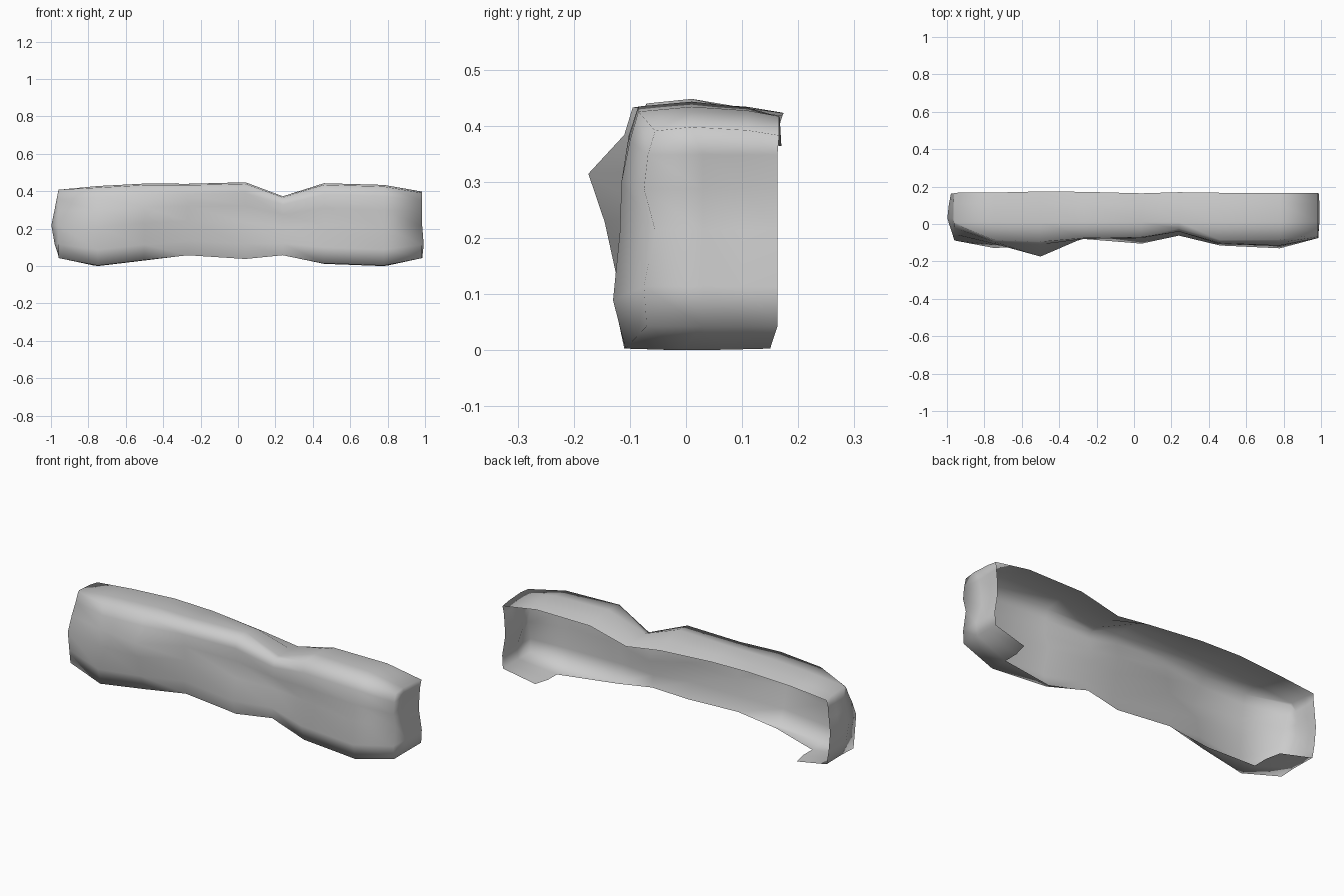
import bpy, bmesh

if "Cube" in bpy.data.objects:
    bpy.data.objects.remove(bpy.data.objects["Cube"])

# Columns along the ledge: x, top z, bottom z, back edge z, then front y from shoulder to foot
COLUMNS = [
    (-0.96, 0.410, 0.045, 0.393, (0.000, -0.020, -0.055, -0.088, -0.075, -0.065)),
    (-0.75, 0.430, 0.005, 0.413, (-0.085, -0.095, -0.105, -0.110, -0.128, -0.110)),
    (-0.50, 0.443, 0.035, 0.425, (-0.095, -0.110, -0.174, -0.145, -0.120, -0.090)),
    (-0.27, 0.442, 0.060, 0.420, (-0.075, -0.080, -0.075, -0.062, -0.080, -0.060)),
    (0.04, 0.450, 0.040, 0.395, (-0.070, -0.075, -0.068, -0.080, -0.105, -0.075)),
    (0.24, 0.375, 0.060, 0.366, (-0.025, -0.040, -0.040, -0.030, -0.062, -0.050)),
    (0.46, 0.445, 0.017, 0.418, (-0.085, -0.102, -0.108, -0.080, -0.115, -0.090)),
    (0.78, 0.436, 0.005, 0.419, (-0.085, -0.100, -0.115, -0.118, -0.130, -0.108)),
    (0.985, 0.400, 0.045, 0.385, (-0.055, -0.068, -0.075, -0.055, -0.075, -0.070)),
]
LEVELS = (0.98, 0.86, 0.69, 0.48, 0.20, 0.0)   # height fractions of the front rows
LIP = (0, 0.10, 0.03, 0, 0, 0, 0.02, 0.10, 0)   # how far the foot turns under
BACK = (0.167, 0.168, 0.174, 0.172, 0.164, 0.17, 0.167, 0.166, 0.166)


def grid(bm, rows):
    """Quad sheet from rows of points."""
    vs = [[bm.verts.new(p) for p in r] for r in rows]
    for a, b in zip(vs, vs[1:]):
        for i in range(len(a) - 1):
            bm.faces.new((a[i], a[i + 1], b[i + 1], b[i]))


def top_points(i):
    x, t, b, zb, ys = COLUMNS[i]
    return [(x, BACK[i], zb), (x, 0.11, zb + 0.6 * (t - zb)), (x, 0.01, t),
            (x, ys[0], b + (t - b) * LEVELS[0])]


def front_points(i):
    x, t, b, zb, ys = COLUMNS[i]
    return [(x, y, b + (t - b) * f) for f, y in zip(LEVELS[1:], ys[1:])]


bm = bmesh.new()

# Top and front sheet
grid(bm, [top_points(i) + front_points(i) for i in range(len(COLUMNS))])

# Narrow underside lip along the front foot
foot = [(x, ys[-1], b) for x, t, b, zb, ys in COLUMNS]
lip = [(x, y + l, z - 0.003 if l else z) for (x, y, z), l in zip(foot, LIP)]
for i in (1, 2, 5, 6):
    p = [foot[i], foot[i + 1], lip[i + 1], lip[i]]
    p = [q for k, q in enumerate(p) if q not in p[:k]]
    bm.faces.new([bm.verts.new(q) for q in p])

# End caps with full-depth underside flaps
for end, near, offsets in ((8, 7, (0, -0.01, -0.022, -0.025, 0.008, 0.0)),
                           (0, 1, (0, -0.01, -0.022, -0.038, -0.02, 0.005))):
    x = COLUMNS[end][0]
    side = 1 if x > 0 else -1
    rows = [top_points(end)[::-1]]
    for p, dx in zip(front_points(end), offsets[1:]):
        rows.append([p, (x + dx, 0.03, p[2]), (x + dx * 0.8, 0.10, p[2]),
                     (x + dx * 0.5, 0.163, p[2])])
    grid(bm, rows)
    xi = COLUMNS[near][0]
    grid(bm, [rows[-1][1:], [lip[near], (xi, 0.07, 0.003), (xi + 0.02 * side, 0.15, 0.005)]])
    for tri in ((foot[end], rows[-1][1], lip[near]), (foot[end], lip[near], foot[near])):
        bm.faces.new([bm.verts.new(q) for q in tri])

bmesh.ops.remove_doubles(bm, verts=bm.verts[:], dist=0.0005)
bmesh.ops.recalc_face_normals(bm, faces=bm.faces[:])
front = min(bm.faces, key=lambda f: f.calc_center_median().y)
if front.normal.y > 0:
    bmesh.ops.reverse_faces(bm, faces=bm.faces[:])
low = min(v.co.z for v in bm.verts)
for v in bm.verts:
    v.co.z -= low

mesh = bpy.data.meshes.new("rock_ledge")
bm.to_mesh(mesh)
bm.free()
ledge = bpy.data.objects.new("rock_ledge", mesh)
bpy.context.collection.objects.link(ledge)
for f in mesh.polygons:
    f.use_smooth = True
